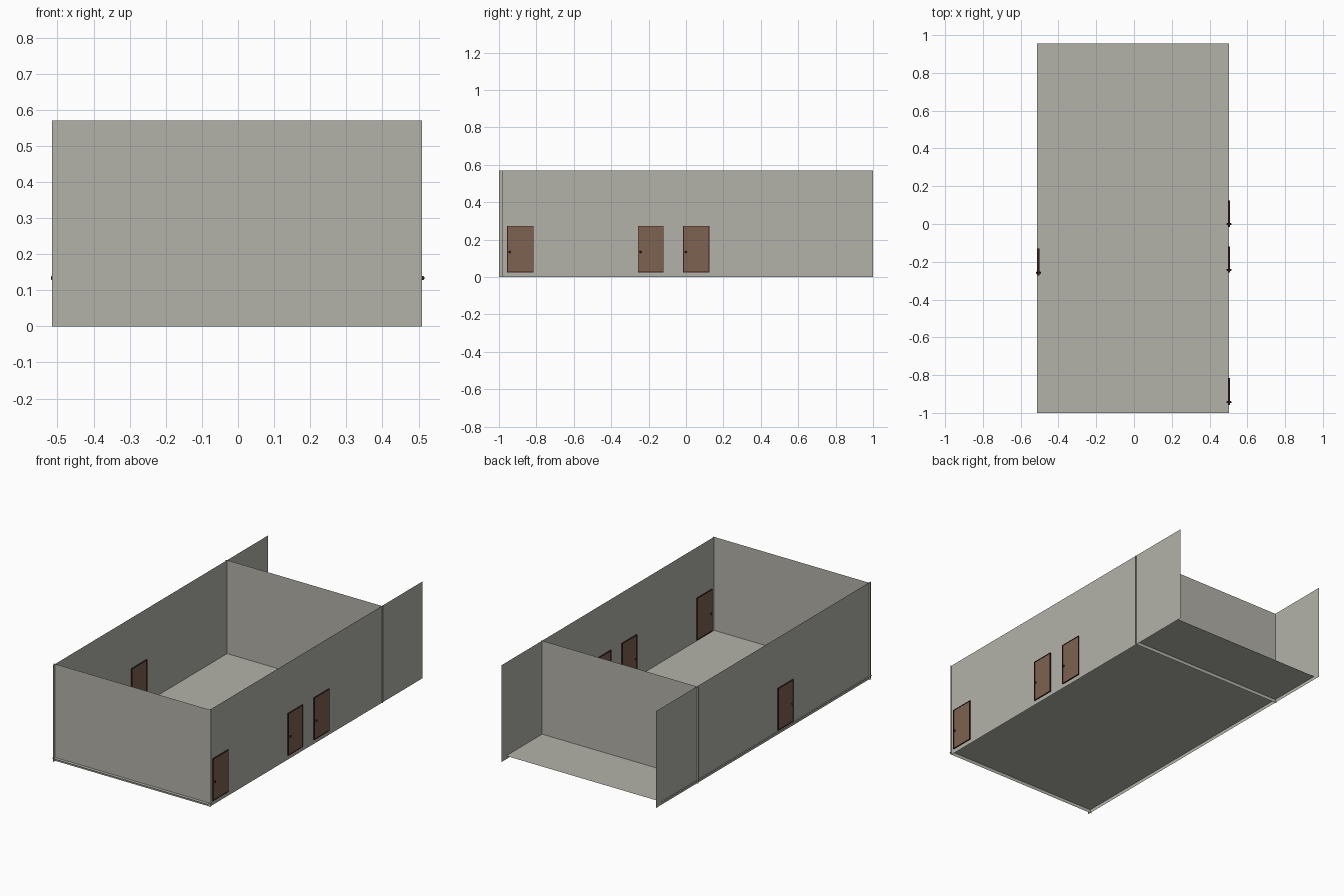
import bpy
import bmesh
from mathutils import Matrix, Vector

cube = bpy.data.objects.get("Cube")
if cube:
    bpy.data.objects.remove(cube, do_unlink=True)


def material(name, rgb):
    mat = bpy.data.materials.new(name)
    mat.use_nodes = True
    color = (*rgb, 1)
    mat.diffuse_color = color
    mat.node_tree.nodes["Principled BSDF"].inputs["Base Color"].default_value = color
    return mat


PLASTER = material("warm_grey", (0.45, 0.445, 0.395))
WOOD = material("brown_wood", (0.205, 0.122, 0.082))
TRIM = material("dark_brown", (0.04, 0.014, 0.012))


def finish(name, bm, mat):
    mesh = bpy.data.meshes.new(name)
    bm.to_mesh(mesh)
    bm.free()
    mesh.materials.append(mat)
    obj = bpy.data.objects.new(name, mesh)
    bpy.context.collection.objects.link(obj)
    return obj


def sheet(name, origin, u, v):
    """Flat rectangle spanned by two edge vectors."""
    bm = bmesh.new()
    o, u, v = Vector(origin), Vector(u), Vector(v)
    bm.faces.new([bm.verts.new(p) for p in (o, o + u, o + u + v, o + v)])
    finish(name, bm, PLASTER)


def add_box(bm, low, high):
    low, high = Vector(low), Vector(high)
    place = Matrix.Translation((low + high) / 2) @ Matrix.Diagonal((*(high - low), 1))
    bmesh.ops.create_cube(bm, size=1, matrix=place)


HEIGHT = 0.57
LEFT_X, RIGHT_X = -0.505, 0.503
UP = (0, 0, HEIGHT)

# Floor, slightly above the foot of the walls
sheet("floor", (-0.513, -1, 0.02), (1.016, 0, 0), (0, 1.955, 0))

# Long side walls run past the cross walls
sheet("wall_minus_x", (LEFT_X, -1, 0), UP, (0, 2, 0))
sheet("wall_plus_x", (RIGHT_X, -0.98, 0), (0, 1.98, 0), UP)

# Cross walls poke a little through the side walls
for name, y in (("front_wall", -0.98), ("partition_wall", 0.62)):
    sheet(name, (-0.515, y, 0), (1.025, 0, 0), UP)


def door(name, x, y0, y1, z0=0.025, z1=0.273):
    half, rim = 0.006, 0.004
    # Frame bars around the opening, through the wall
    bm = bmesh.new()
    for a, b, c, d in ((y0, y0 + rim, z0, z1), (y1 - rim, y1, z0, z1),
                       (y0 + rim, y1 - rim, z0, z0 + rim),
                       (y0 + rim, y1 - rim, z1 - rim, z1)):
        add_box(bm, (x - half, a, c), (x + half, b, d))
    finish(name + "_frame", bm, TRIM)
    # Leaf, slightly recessed
    bm = bmesh.new()
    add_box(bm, (x - 0.004, y0 + rim, z0 + rim), (x + 0.004, y1 - rim, z1 - rim))
    finish(name + "_leaf", bm, WOOD)
    # Knobs on both sides
    bm = bmesh.new()
    for side in (-1, 1):
        place = Matrix.Translation((x + side * 0.008, y0 + 0.014, 0.134))
        bmesh.ops.create_uvsphere(bm, u_segments=10, v_segments=6, radius=0.006, matrix=place)
    finish(name + "_knobs", bm, TRIM)


door("front_door", RIGHT_X, -0.957, -0.815)
door("middle_door", RIGHT_X, -0.257, -0.12)
door("rear_door", RIGHT_X, -0.015, 0.125)
door("opposite_door", LEFT_X, -0.272, -0.13)
